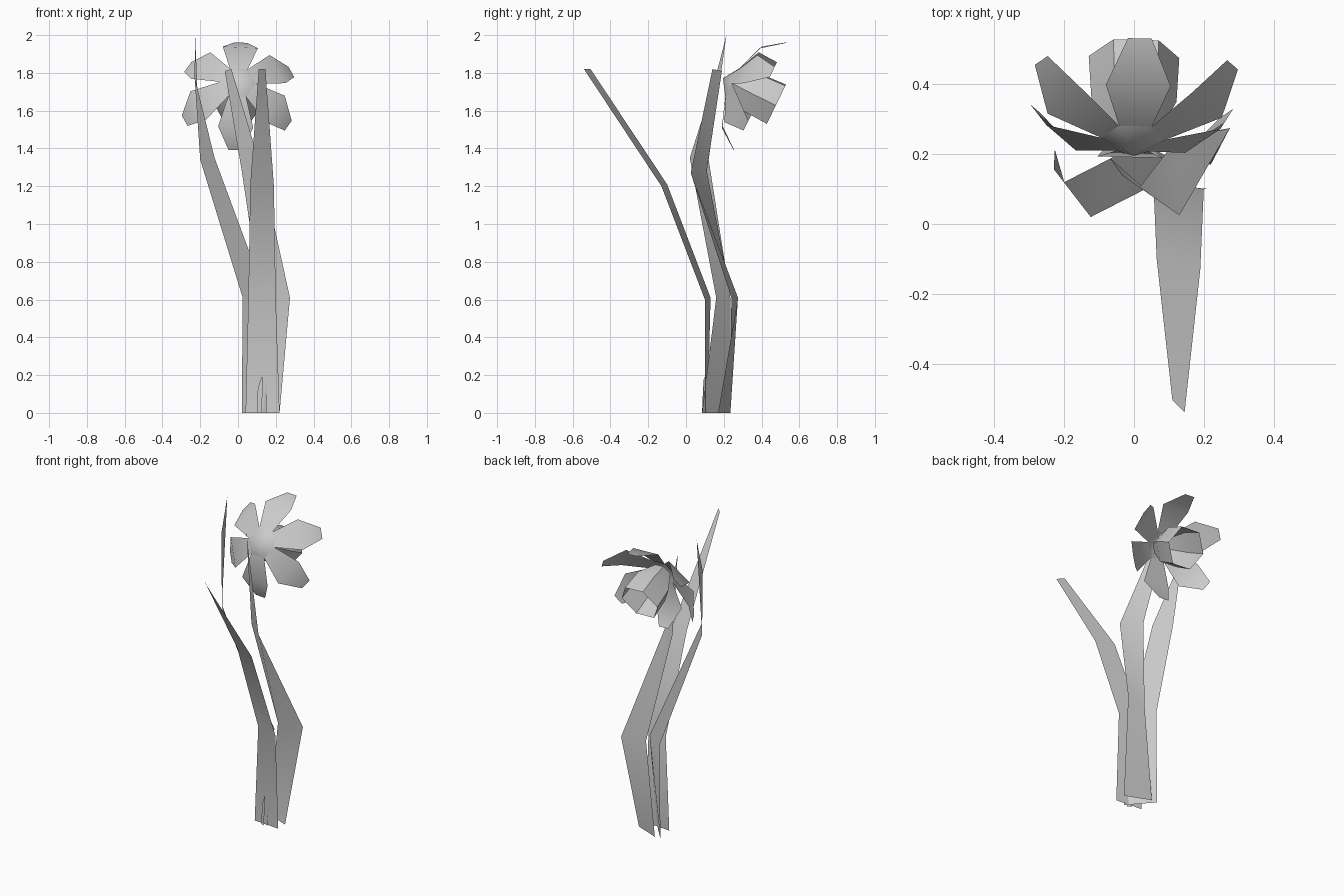
import bpy, math
from mathutils import Vector

if "Cube" in bpy.data.objects:
    bpy.data.objects.remove(bpy.data.objects["Cube"])


def make(name, verts, faces, angle=35):
    me = bpy.data.meshes.new(name)
    me.from_pydata([tuple(v) for v in verts], [], faces)
    me.update()
    ob = bpy.data.objects.new(name, me)
    bpy.context.collection.objects.link(ob)
    bpy.ops.object.select_all(action='DESELECT')
    ob.select_set(True)
    bpy.context.view_layer.objects.active = ob
    bpy.ops.object.shade_smooth_by_angle(angle=math.radians(angle))
    return ob


def strip(name, rows):
    """Leaf blade: each row is a (left, right) pair of points."""
    verts = [p for row in rows for p in row]
    faces = [(2*i, 2*i+1, 2*i+3, 2*i+2) for i in range(len(rows)-1)]
    return make(name, verts, faces)


# Leaves
strip("front_leaf", [((.04, .115, 0), (.22, .10, 0)),
                     ((.055, .13, .61), (.20, .10, .60)),
                     ((.065, -.10, 1.21), (.19, -.13, 1.20)),
                     ((.11, -.505, 1.82), (.145, -.54, 1.82))])
strip("left_leaf", [((.02, .235, 0), (.15, .085, 0)),
                    ((.025, .235, .61), (.15, .16, .61)),
                    ((-.20, .12, 1.34), (-.124, .02, 1.35)),
                    ((-.227, .214, 2.0), (-.23, .157, 1.78))])
strip("back_leaf", [((.06, .235, 0), (.22, .17, 0)),
                    ((.12, .24, .61), (.275, .275, .61)),
                    ((.02, .11, 1.28), (.13, .025, 1.27)),
                    ((-.07, .19, 1.81), (-.035, .14, 1.82))])
# Small shoot at the base
strip("shoot", [((.10, .098, 0), (.125, .085, 0)),
                ((.105, .098, .13), (.13, .09, .12)),
                ((.125, .098, .19), (.13, .095, .19))])

# Flower frame: axis tilted forward and down, with a slight roll
TILT, ROLL = math.radians(26), math.radians(3)
C = Vector((0, .20, 1.77))
N = Vector((0, math.cos(TILT), -math.sin(TILT)))
U = Vector((0, math.sin(TILT), math.cos(TILT)))
X = Vector((1, 0, 0))


def flower_point(a, side, out, h):
    a += ROLL
    radial = U*math.cos(a) + X*math.sin(a)
    tangent = X*math.cos(a) - U*math.sin(a)
    return C + N*h + radial*out + tangent*side


def ring(r, h, start=math.pi/6):
    return [flower_point(start + k*math.pi/3, 0, r, h) for k in range(6)]


# Petals growing from the edges of a shallow cup
verts, faces = [], []
for k in range(6):
    b = len(verts)
    a = k*math.pi/3
    for side, out, h in ((.047, .0814, .05), (.093, .235, .105), (.034, .317, .215)):
        verts += [flower_point(a, -side, out, h), flower_point(a, side, out, h)]
    faces += [(b, b+1, b+3, b+2), (b+2, b+3, b+5, b+4)]
make("petals", verts, faces)

verts = [C - N*.005] + ring(.094, .05)
make("flower_base", verts, [(0, k+1, (k+1) % 6+1) for k in range(6)])

# Open trumpet
verts = ring(.06, .05) + ring(.122, .17) + ring(.13, .31)
faces = [(6*j+k, 6*j+(k+1) % 6, 6*j+6+(k+1) % 6, 6*j+6+k)
         for j in range(2) for k in range(6)]
make("trumpet", verts, faces)
